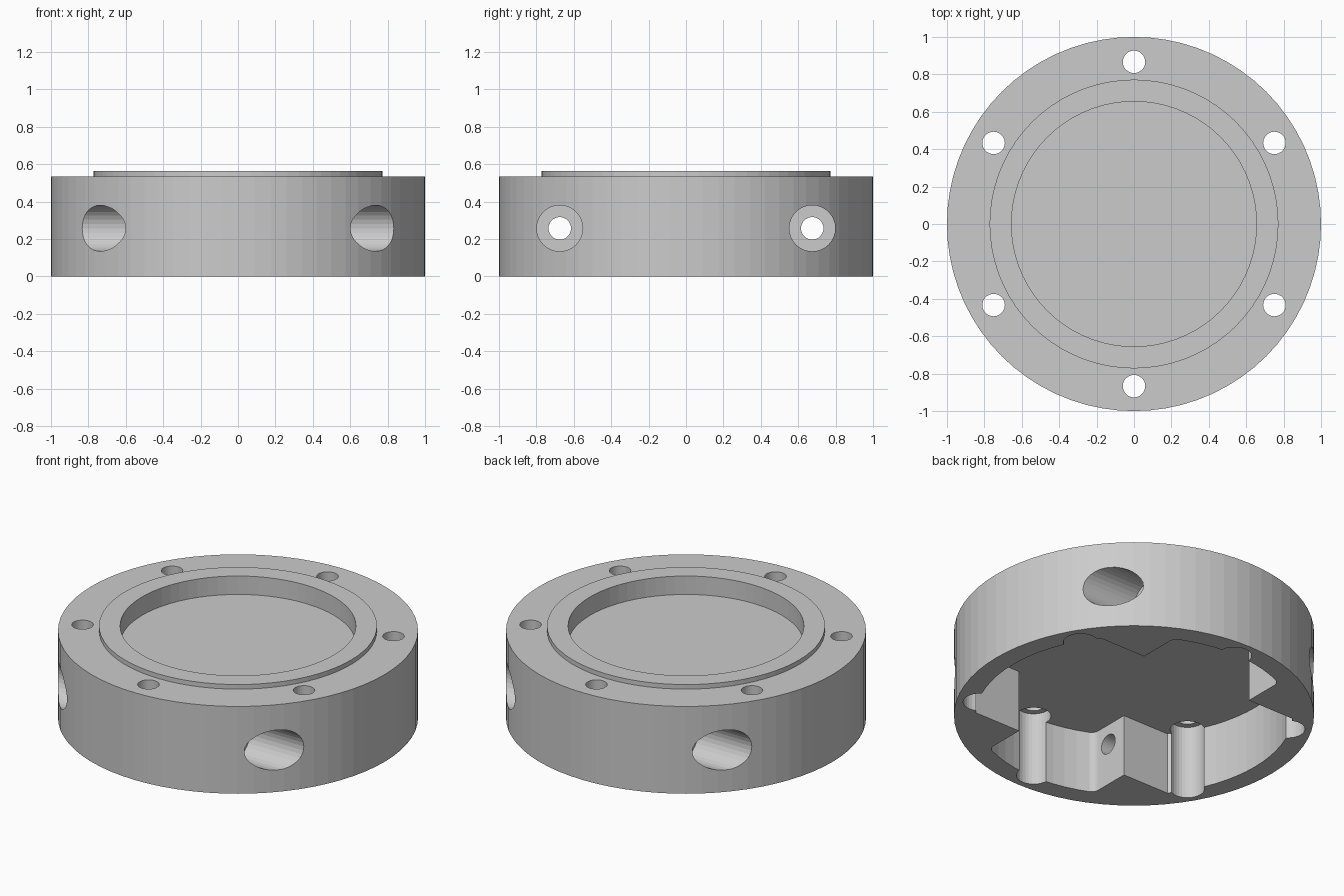
import bpy, bmesh
from math import sin, cos, atan2, sqrt, radians, pi
from mathutils import Matrix, Vector

cube = bpy.data.objects.get("Cube")
if cube:
    bpy.data.objects.remove(cube, do_unlink=True)

SEGMENTS = 72
WALL = 0.88                    # inner radius of the shell
LUG_X, LUG_Y = 0.38, 0.54      # inner corner of each lug
FILLET = 0.05
CEILING = 0.38
BOLT_CIRCLE = 0.867
PORT_Y, PORT_Z = 0.675, 0.257


def make_object(name, bm):
    bmesh.ops.recalc_face_normals(bm, faces=bm.faces[:])
    mesh = bpy.data.meshes.new(name)
    bm.to_mesh(mesh)
    bm.free()
    obj = bpy.data.objects.new(name, mesh)
    bpy.context.collection.objects.link(obj)
    return obj


def lathe(name, profile):
    bm = bmesh.new()
    verts = [bm.verts.new((r, 0, z)) for r, z in profile]
    edges = [bm.edges.new(pair) for pair in zip(verts, verts[1:])]
    bmesh.ops.spin(bm, geom=verts + edges, cent=(0, 0, 0), axis=(0, 0, 1),
                   angle=2 * pi, steps=SEGMENTS, use_duplicate=False)
    bmesh.ops.remove_doubles(bm, verts=bm.verts[:], dist=1e-4)
    return make_object(name, bm)


def rod(name, start, end, radius):
    start, end = Vector(start), Vector(end)
    axis = end - start
    turn = axis.to_track_quat('Z', 'Y').to_matrix().to_4x4()
    bm = bmesh.new()
    bmesh.ops.create_cone(bm, cap_ends=True, segments=32, radius1=radius,
                          radius2=radius, depth=axis.length,
                          matrix=Matrix.Translation((start + end) / 2) @ turn)
    return make_object(name, bm)


def prism(name, outline, bottom, top):
    bm = bmesh.new()
    face = bm.faces.new([bm.verts.new((x, y, bottom)) for x, y in outline])
    result = bmesh.ops.extrude_face_region(bm, geom=[face])
    moved = [v for v in result["geom"] if isinstance(v, bmesh.types.BMVert)]
    bmesh.ops.translate(bm, verts=moved, vec=(0, 0, top - bottom))
    return make_object(name, bm)


def arc(cx, cy, radius, start, end, steps):
    angles = [start + (end - start) * i / steps for i in range(steps + 1)]
    return [(cx + radius * cos(a), cy + radius * sin(a)) for a in angles]


def cut(target, cutter):
    cutter.hide_render = True
    mod = target.modifiers.new(cutter.name, 'BOOLEAN')
    mod.operation = 'DIFFERENCE'
    mod.solver = 'EXACT'
    mod.object = cutter
    bpy.context.view_layer.objects.active = target
    bpy.ops.object.modifier_apply(modifier=mod.name)
    bpy.data.objects.remove(cutter, do_unlink=True)


# Round housing with a raised rim and a shallow recess on top
housing = lathe("housing", [(0, 0), (1, 0), (1, 0.535), (0.772, 0.535),
                            (0.772, 0.563), (0.655, 0.563), (0.655, 0.45), (0, 0.45)])

# Underside cavity: one quarter outline, mirrored, leaving four square lugs
fx = LUG_X - FILLET
fy = sqrt((WALL - FILLET) ** 2 - fx ** 2)
fillet_end = atan2(fy, fx)
lug_start = atan2(LUG_Y, sqrt(WALL ** 2 - LUG_Y ** 2))
quarter = arc(0, 0, WALL, 0, lug_start, 8)
quarter.append((LUG_X, LUG_Y))
quarter += arc(fx, fy, FILLET, 0, fillet_end, 6)
quarter += arc(0, 0, WALL, fillet_end, pi / 2, 5)[1:]
half = quarter + [(-x, y) for x, y in reversed(quarter[:-1])]
outline = half + [(x, -y) for x, y in reversed(half[1:-1])]
cut(housing, prism("cavity_cutter", outline, -0.1, CEILING))

# Six bolt holes, each with a wide pocket from below
for i in range(6):
    a = radians(30 + 60 * i)
    x, y = BOLT_CIRCLE * cos(a), BOLT_CIRCLE * sin(a)
    cut(housing, rod("bolt_pocket_cutter", (x, y, -0.1), (x, y, 0.45), 0.096))
    cut(housing, rod("bolt_hole_cutter", (x, y, 0.3), (x, y, 0.7), 0.06))

# Four counterbored side ports through the lugs
for sx in (-1, 1):
    for sy in (-1, 1):
        y = sy * PORT_Y
        cut(housing, rod("port_bore_cutter", (sx * 0.47, y, PORT_Z),
                         (sx * 1.1, y, PORT_Z), 0.123))
        cut(housing, rod("port_hole_cutter", (sx * 0.3, y, PORT_Z),
                         (sx * 0.6, y, PORT_Z), 0.06))
